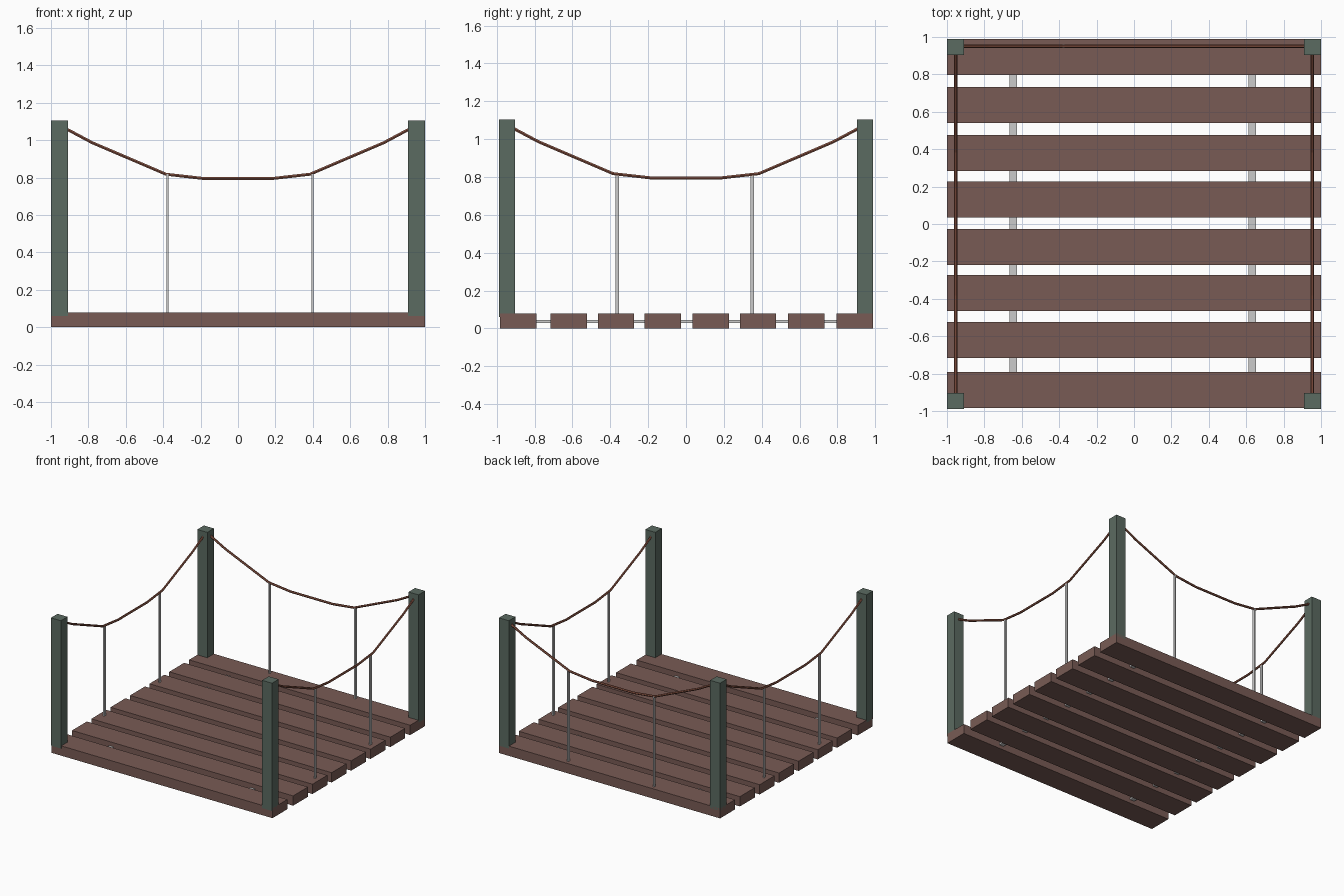
import bpy

if "Cube" in bpy.data.objects:
    bpy.data.objects.remove(bpy.data.objects["Cube"])


def material(name, rgb):
    m = bpy.data.materials.new(name)
    m.diffuse_color = (*rgb, 1)
    m.use_nodes = True
    m.node_tree.nodes["Principled BSDF"].inputs["Base Color"].default_value = m.diffuse_color
    return m


WOOD = material("plank_wood", (0.19, 0.105, 0.09))
POST = material("post_paint", (0.105, 0.145, 0.12))
ROPE = material("rope_fibre", (0.27, 0.095, 0.06))


def box(name, x, y, z, mat=None):
    """Box from (min, max) ranges on each axis."""
    bpy.ops.mesh.primitive_cube_add(size=1, location=[(a + b) / 2 for a, b in (x, y, z)])
    o = bpy.context.object
    o.name = name
    o.scale = [b - a for a, b in (x, y, z)]
    bpy.ops.object.transform_apply(location=False, rotation=False, scale=True)
    if mat:
        o.data.materials.append(mat)
    return o


def rope(name, pts):
    c = bpy.data.curves.new(name, 'CURVE')
    c.dimensions = '3D'
    c.bevel_depth = 0.009
    c.bevel_resolution = 1
    c.use_fill_caps = True
    s = c.splines.new('POLY')
    s.points.add(len(pts) - 1)
    for p, co in zip(s.points, pts):
        p.co = (*co, 1)
    s.use_smooth = False
    c.materials.append(ROPE)
    o = bpy.data.objects.new(name, c)
    bpy.context.collection.objects.link(o)


# deck planks
for i, y in enumerate((-0.887, -0.62, -0.37, -0.123, 0.13, 0.38, 0.636, 0.892)):
    box(f"plank_{i + 1}", (-1, 1), (y - 0.096, y + 0.096), (0, 0.08), WOOD)

# thin straps threading through the planks
for side, x in (("left", -0.645), ("right", 0.633)):
    box(f"strap_{side}", (x - 0.02, x + 0.02), (-0.9, 0.9), (0.03, 0.046))

# corner posts
for sx in (-1, 1):
    for sy in (-1, 1):
        name = ("front" if sy < 0 else "back") + ("_left" if sx < 0 else "_right") + "_post"
        box(name, sorted((sx * 0.91, sx)), sorted((sy * 0.903, sy * 0.988)), (0.06, 1.105), POST)

# sagging ropes on the left, right and back
half = [(0.93, 1.067), (0.78, 0.987), (0.385, 0.818), (0.19, 0.796)]
sag = [(-t, z) for t, z in half] + [(t, z) for t, z in reversed(half)]
rope("back_rope", [(t, 0.95, z) for t, z in sag])
rope("left_rope", [(-0.953, t, z) for t, z in sag])
rope("right_rope", [(0.953, t, z) for t, z in sag])

# thin flat hangers between the ropes and the deck
for i, t in enumerate((-0.377, 0.398)):
    box(f"back_hanger_{i + 1}", (t - 0.005, t + 0.005), (0.94, 0.96), (0.07, 0.82))
for side, x in (("left", -0.953), ("right", 0.953)):
    for i, t in enumerate((-0.363, 0.35)):
        box(f"{side}_hanger_{i + 1}", (x - 0.005, x + 0.005), (t - 0.01, t + 0.01), (0.07, 0.815))
